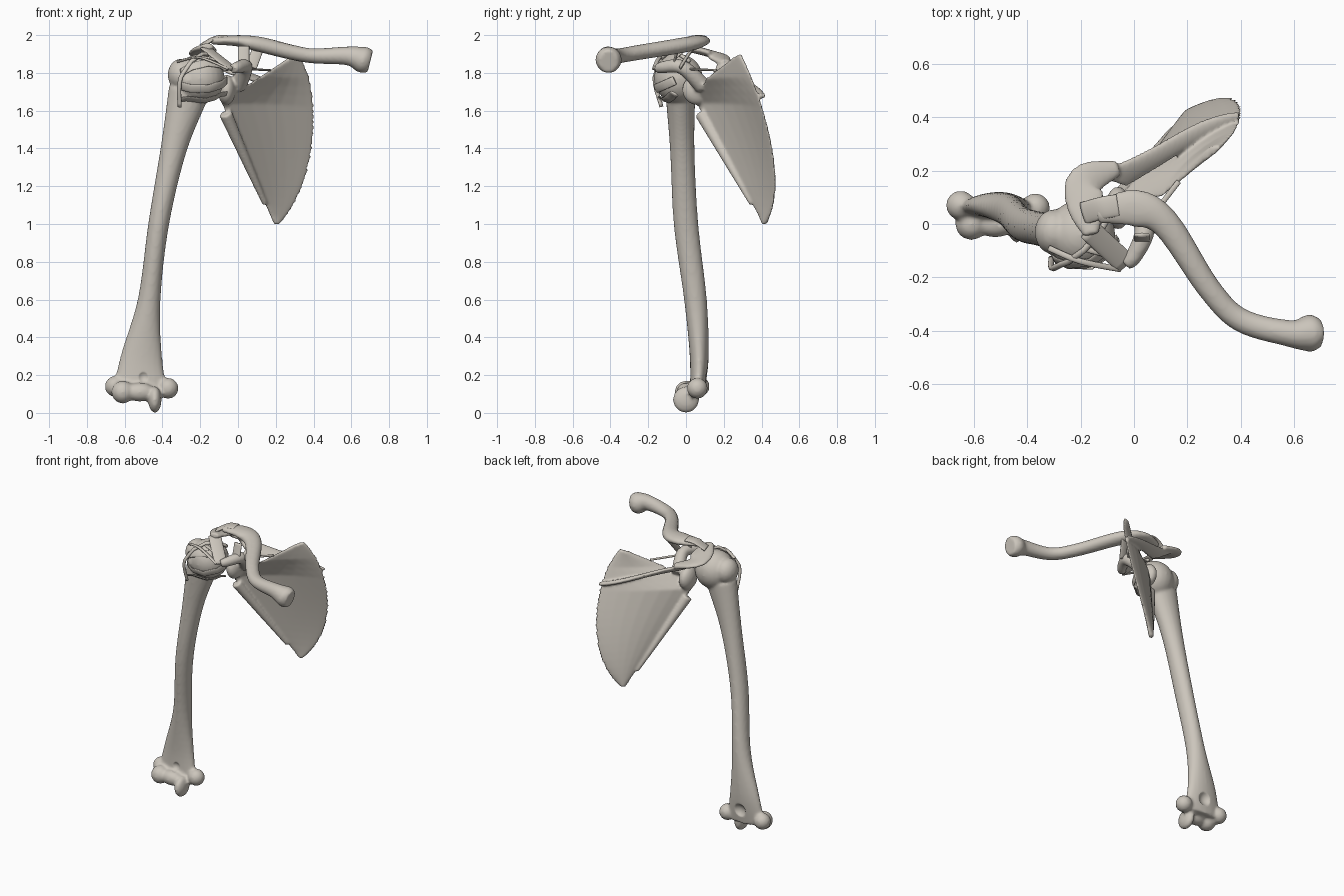
import bpy, bmesh, math
from mathutils import Vector, Matrix
from mathutils.geometry import interpolate_bezier

cube = bpy.data.objects.get("Cube")
if cube:
    bpy.data.objects.remove(cube, do_unlink=True)

bone = bpy.data.materials.new("warm_bone")
bone.use_nodes = True
colour = (0.6, 0.56, 0.5, 1)
bone.diffuse_color = colour
bone.node_tree.nodes["Principled BSDF"].inputs["Base Color"].default_value = colour

# Shared landmarks
UP = Vector((0, 0, 1))
FRONT = Vector((0, -1, 0))
HEAD = Vector((-0.2, -0.04, 1.77))
HOOK_TIP = Vector((-0.03, -0.15, 1.82))
ROOF_TIP = Vector((-0.17, -0.02, 1.93))
RING = 20


def spline(rows, steps=6):
    """Resample rows of numbers along a smooth curve."""
    padded = [rows[0], *rows, rows[-1]]
    result = []
    for a, b, c, d in zip(padded, padded[1:], padded[2:], padded[3:]):
        for k in range(steps):
            t = k / steps
            result.append([q + t / 2 * (r - p + t * (2*p - 5*q + 4*r - s + t * (3*(q - r) + s - p)))
                           for p, q, r, s in zip(a, b, c, d)])
    return result + [list(rows[-1])]


def line(start, end, count):
    """Evenly spaced points, leaving out the end."""
    return [start.lerp(end, k / count) for k in range(count)]


def curve(start, handle_a, handle_b, end, count):
    return interpolate_bezier(*map(Vector, (start, handle_a, handle_b, end)), count)


def taper(points, start, end, flat=1):
    """Give points a width that changes evenly, and a flatter thickness."""
    sizes = [start + (end - start) * k / (len(points) - 1) for k in range(len(points))]
    return [(*point, size, size * flat) for point, size in zip(points, sizes)]


def tangents(points):
    last = len(points) - 1
    return [(points[min(i + 1, last)] - points[max(i - 1, 0)]).normalized()
            for i in range(last + 1)]


def plate(bm, edge_a, edge_b, thickness, sag=0):
    """Skin flattened ovals that span two edges, bowed in the middle by sag."""
    centres = [(a + b) / 2 for a, b in zip(edge_a, edge_b)]
    rings = []
    for a, b, thick, centre, along in zip(edge_a, edge_b, thickness, centres, tangents(centres)):
        half = (b - a) / 2
        normal = half.cross(along).normalized()
        ring = []
        for k in range(RING):
            c, s = math.cos(math.tau * k / RING), math.sin(math.tau * k / RING)
            offset = thick * s + sag * half.length * s * s
            ring.append(bm.verts.new(centre + half * c + normal * offset))
        rings.append(ring)
    for low, high in zip(rings, rings[1:]):
        for k in range(RING):
            n = (k + 1) % RING
            bm.faces.new((low[k], low[n], high[n], high[k]))
    bm.faces.new(rings[0])
    bm.faces.new(rings[-1])


def tube(bm, rows, facing=UP, wrap=0):
    """Sweep rows of centre, half width, half height; wrap lays it over the ball."""
    rows = spline(rows)
    points = [Vector(row[:3]) for row in rows]
    if wrap:
        points = [HEAD + (p - HEAD).normalized() * max(wrap, (p - HEAD).length) for p in points]
    sides = [along.cross(p - HEAD if wrap else facing).normalized() * row[3]
             for p, along, row in zip(points, tangents(points), rows)]
    plate(bm, [p - side for p, side in zip(points, sides)],
          [p + side for p, side in zip(points, sides)], [row[4] for row in rows])


def ball(bm, centre, radius, wide=1):
    """Sphere, optionally stretched sideways."""
    scale = Vector((radius * wide, radius, radius))
    bmesh.ops.create_uvsphere(bm, u_segments=24, v_segments=16, radius=1,
                              matrix=Matrix.LocRotScale(Vector(centre), None, scale))


def finish(name, bm, voxel=0, cutter=None):
    """Make the object, fusing overlapping pieces into one smooth bone."""
    bmesh.ops.recalc_face_normals(bm, faces=bm.faces)
    mesh = bpy.data.meshes.new(name)
    bm.to_mesh(mesh)
    bm.free()
    mesh.materials.append(bone)
    for face in mesh.polygons:
        face.use_smooth = True
    obj = bpy.data.objects.new(name, mesh)
    bpy.context.collection.objects.link(obj)
    if voxel:
        remesh = obj.modifiers.new("fuse", "REMESH")
        remesh.mode = "VOXEL"
        remesh.voxel_size = voxel
        remesh.use_smooth_shade = True
        if cutter:
            cut = obj.modifiers.new("hollows", "BOOLEAN")
            cut.operation = "DIFFERENCE"
            cut.object = cutter
        soften = obj.modifiers.new("soften", "SMOOTH")
        soften.factor = 0.5
        soften.iterations = 5
    return obj


def ligament(name, points, width, flat=0.25, facing=UP, wrap=0):
    bm = bmesh.new()
    tube(bm, taper(points, width, width, flat), facing, wrap)
    finish(name, bm)


# Hollows above the elbow joint, behind and in front
bm = bmesh.new()
ball(bm, (-0.5, 0.14, 0.19), 0.055)
ball(bm, (-0.5, 0, 0.19), 0.035)
hollows = finish("elbow_hollow_cutter", bm)
hollows.hide_render = True
hollows.hide_viewport = True

# Upper arm bone
bm = bmesh.new()
tube(bm, [(-0.52, 0.06, 0.1, 0.15, 0.04), (-0.51, 0.07, 0.3, 0.11, 0.05),
          (-0.47, 0.05, 0.6, 0.06, 0.06), (-0.42, 0, 1, 0.055, 0.065),
          (-0.34, -0.02, 1.4, 0.07, 0.065), (-0.26, -0.03, 1.7, 0.11, 0.08)], FRONT)
ball(bm, HEAD, 0.13)
ball(bm, (-0.3, -0.03, 1.79), 0.085, 0.85)     # greater tubercle
ball(bm, (-0.26, -0.11, 1.76), 0.05)           # lesser tubercle
ball(bm, (-0.61, 0, 0.11), 0.06)               # outer elbow knob
ball(bm, (-0.52, 0, 0.11), 0.05, 1.6)          # elbow pulley
ball(bm, (-0.44, 0, 0.07), 0.07, 0.5)          # pulley lip
ball(bm, (-0.37, 0.06, 0.13), 0.055)           # inner knob
ball(bm, (-0.65, 0.07, 0.14), 0.055)           # outer knob
finish("upper_arm_bone", bm, 0.01, hollows)

# Shoulder blade: straight outer border, notched top border, curved inner border
bm = bmesh.new()
tip, neck = Vector((0.19, 0.41, 1)), Vector((-0.09, 0.05, 1.64))
notch, top = Vector((0.1, 0.1, 1.77)), Vector((0.27, 0.25, 1.88))
outer = line(tip, neck, 12) + line(neck, notch, 3) + line(notch, top, 3) + [top]
inner = curve((0.22, 0.42, 1), (0.42, 0.56, 1.2), (0.47, 0.4, 1.7), (0.32, 0.29, 1.9), len(outer))
plate(bm, outer, inner, [0.016] * len(outer), sag=-0.12)
tube(bm, taper(line(tip, neck, 12)[2:], 0.015, 0.035))

# Ridge across its back, and the roof over the joint
crest = curve((0.4, 0.42, 1.68), (0.2, 0.42, 1.72), (0.05, 0.22, 1.82), (-0.18, 0.2, 1.88), 13)
root = line(Vector((0.38, 0.39, 1.67)), Vector((-0.06, 0.12, 1.8)), len(crest))
plate(bm, root, crest, [0.015] * len(crest))
tube(bm, [(-0.06, 0.21, 1.85, 0.03, 0.02), (-0.18, 0.16, 1.89, 0.07, 0.02),
          (-0.18, 0.06, 1.92, 0.07, 0.02), (-0.16, -0.04, 1.94, 0.03, 0.02)])

# Socket and hooked process
ball(bm, (-0.06, 0.06, 1.71), 0.08, 0.6)
tube(bm, taper([(0, 0.09, 1.73), (0.04, -0.02, 1.83), (0, -0.12, 1.83), HOOK_TIP], 0.045, 0.025))
finish("shoulder_blade", bm, 0.008)

# Collar bone
bm = bmesh.new()
tube(bm, [(-0.14, 0.04, 1.97, 0.04, 0.02), (0, 0.06, 1.97, 0.07, 0.03),
          (0.12, 0, 1.95, 0.055, 0.04), (0.28, -0.24, 1.91, 0.045, 0.04),
          (0.4, -0.36, 1.89, 0.045, 0.04), (0.58, -0.41, 1.89, 0.05, 0.05),
          (0.66, -0.41, 1.87, 0.07, 0.07), (0.7, -0.41, 1.86, 0.05, 0.06)])
finish("collar_bone", bm, 0.009)

# Bands wrapped around the ball
for level in ("upper", "middle", "lower"):
    z = {"upper": 1.83, "middle": 1.76, "lower": 1.69}[level]
    ligament(level + "_capsule_band", [(-0.06, -0.06, z), (-0.3, -0.13, z - 0.03)], 0.024, wrap=0.138)
ligament("arm_tendon", [(-0.31, -0.13, 1.62), (-0.29, -0.16, 1.8), (-0.1, 0.02, 1.86)],
         0.012, 0.8, wrap=0.145)

# Straps between the bones
ligament("hook_to_roof_strap", [HOOK_TIP, ROOF_TIP], 0.042)
for name, shift in (("front", -0.02), ("rear", 0.02)):
    offset = Vector((shift, shift, 0))
    ligament(name + "_hook_to_arm_strap",
             [HOOK_TIP + offset, Vector((-0.18, -0.12, 1.88)) + offset,
              Vector((-0.3, -0.07, 1.86)) + offset], 0.011, 0.6)
    ligament(name + "_collar_strap",
             [Vector((0.05, -0.05, 1.83)) + offset, Vector((0.07, 0, 1.94)) + offset * 2],
             0.03, facing=FRONT)
ligament("notch_strap", [notch.lerp(top, 0.4), Vector((0.06, 0.02, 1.82))], 0.01, 0.6)
ligament("collar_joint_plate", [(-0.19, 0.04, 1.945), (-0.12, 0.06, 1.985), (-0.06, 0.07, 1.99)], 0.042)
